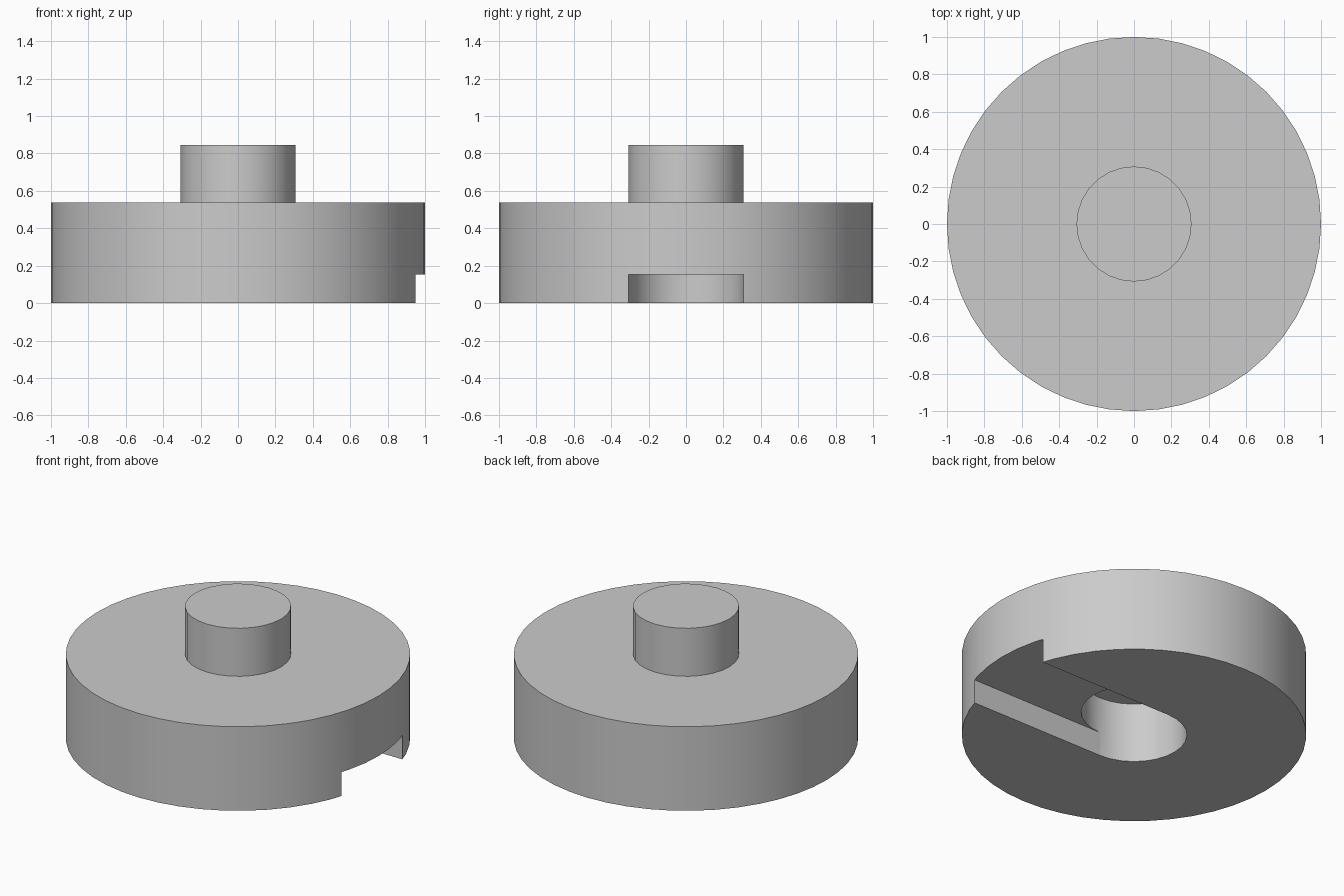
import bpy
import math

cube = bpy.data.objects.get("Cube")
if cube:
    bpy.data.objects.remove(cube, do_unlink=True)

UNIT = 2 / 13          # the part is dimensioned in multiples of this
BODY_R, BODY_H = 1.0, 3.5 * UNIT
PEG_R, PEG_H = 2 * UNIT, 2 * UNIT
SLOT_H, HOLE_H = UNIT, 2.5 * UNIT

grey = bpy.data.materials.new("plain_grey")
grey.use_nodes = True
colour = (0.6, 0.6, 0.6, 1)
grey.diffuse_color = colour
grey.node_tree.nodes["Principled BSDF"].inputs["Base Color"].default_value = colour


def cylinder(name, radius, bottom, top, sides):
    bpy.ops.mesh.primitive_cylinder_add(
        vertices=sides, radius=radius, depth=top - bottom,
        location=(0, 0, (bottom + top) / 2), rotation=(0, 0, math.pi / 2))
    obj = bpy.context.object
    obj.name = name
    obj.data.materials.append(grey)
    return obj


def cut(target, cutter):
    mod = target.modifiers.new("cut", "BOOLEAN")
    mod.operation = "DIFFERENCE"
    mod.solver = "EXACT"
    mod.object = cutter
    bpy.context.view_layer.objects.active = target
    bpy.ops.object.modifier_apply(modifier=mod.name)
    bpy.data.objects.remove(cutter, do_unlink=True)


def smooth(obj):
    bpy.ops.object.select_all(action="DESELECT")
    obj.select_set(True)
    bpy.context.view_layer.objects.active = obj
    bpy.ops.object.shade_smooth_by_angle(angle=math.radians(30))


# Round body and the peg standing on it
body = cylinder("body", BODY_R, 0, BODY_H, 48)
peg = cylinder("peg", PEG_R, BODY_H, BODY_H + PEG_H, 28)

# Blind socket in the underside
cut(body, cylinder("socket_cutter", PEG_R - 0.0005, -0.1, HOLE_H, 28))

# Shallow entry slot from the socket out through the left side
bpy.ops.mesh.primitive_cube_add(size=1, location=(0.6, 0, SLOT_H / 2 - 0.05))
slot = bpy.context.object
slot.name = "slot_cutter"
slot.scale = (1.2, 2 * PEG_R, SLOT_H + 0.1)
slot.data.materials.append(grey)
cut(body, slot)

for part in (body, peg):
    smooth(part)
